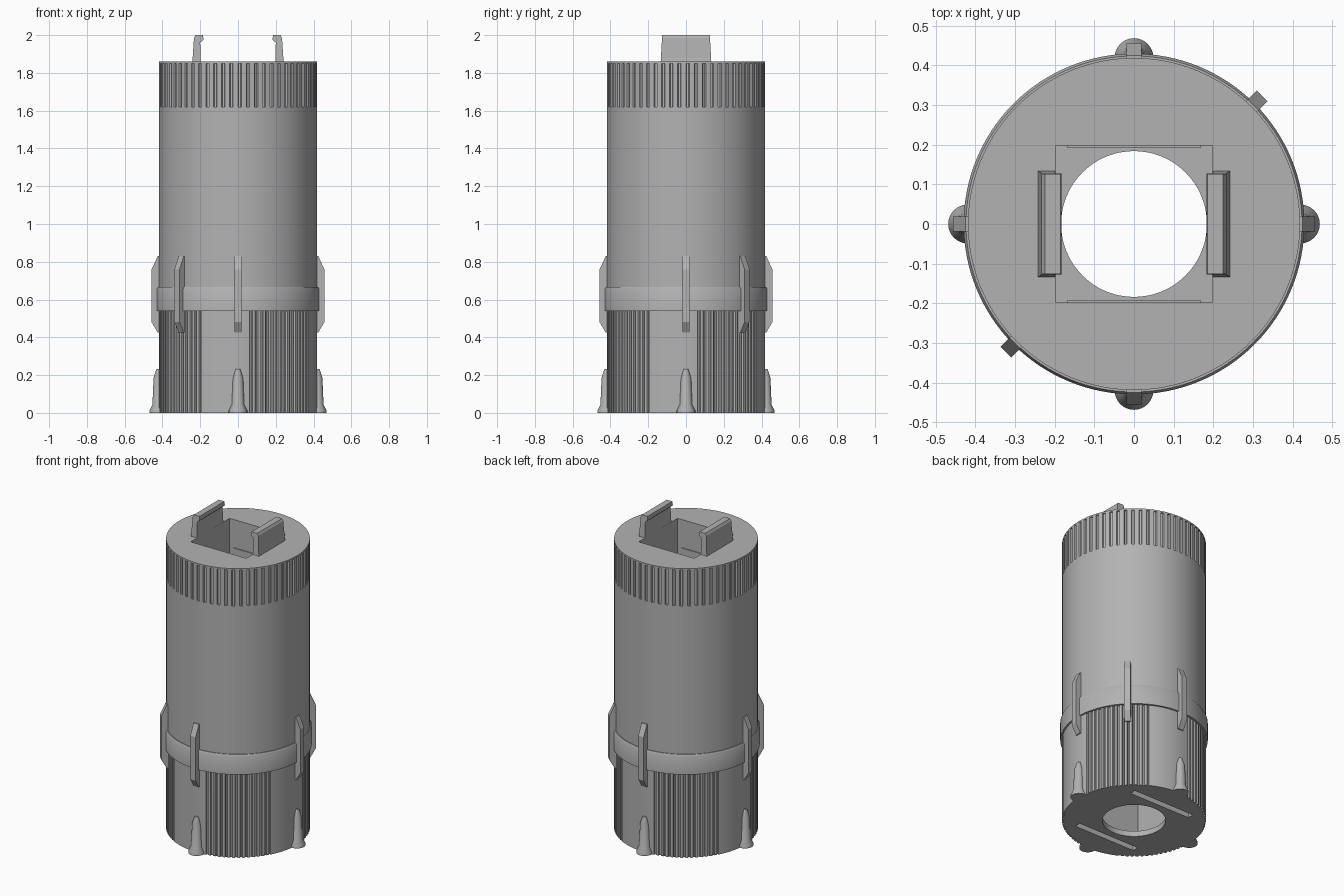
import bpy, bmesh, math
from mathutils import Matrix

if "Cube" in bpy.data.objects:
    bpy.data.objects.remove(bpy.data.objects["Cube"])

grey = bpy.data.materials.new("plain grey")
grey.diffuse_color = (0.45, 0.45, 0.45, 1)
grey.use_nodes = True
grey.node_tree.nodes["Principled BSDF"].inputs["Base Color"].default_value = grey.diffuse_color


def finish(bm, name, smooth=True):
    bmesh.ops.remove_doubles(bm, verts=bm.verts, dist=1e-5)
    bmesh.ops.recalc_face_normals(bm, faces=bm.faces)
    me = bpy.data.meshes.new(name)
    bm.to_mesh(me)
    bm.free()
    me.materials.append(grey)
    ob = bpy.data.objects.new(name, me)
    bpy.context.collection.objects.link(ob)
    if smooth:
        smooth_object(ob)
    return ob


def activate(ob):
    bpy.ops.object.select_all(action='DESELECT')
    ob.select_set(True)
    bpy.context.view_layer.objects.active = ob


def smooth_object(ob):
    activate(ob)
    bpy.ops.object.shade_smooth_by_angle(angle=math.radians(30))


def loft(name, rings, n, centre=(0, 0), smooth=True):
    """Stack rings given as (z, radius function of sample index)."""
    bm = bmesh.new()
    loops = []
    for z, rad in rings:
        loop = []
        for i in range(n):
            a = 2 * math.pi * i / n
            r = rad(i) if callable(rad) else rad
            loop.append(bm.verts.new((centre[0] + r * math.cos(a), centre[1] + r * math.sin(a), z)))
        loops.append(loop)
    for a, b in zip(loops, loops[1:]):
        for i in range(n):
            j = (i + 1) % n
            bm.faces.new((a[i], a[j], b[j], b[i]))
    bm.faces.new(loops[0][::-1])
    bm.faces.new(loops[-1])
    return finish(bm, name, smooth)


def plate(name, profile, half, angle=0, half_top=None):
    """Extrude a (radius, z) profile sideways, then turn it about z."""
    bm = bmesh.new()
    zs = [p[1] for p in profile]
    lo, hi = min(zs), max(zs)
    top = half if half_top is None else half_top
    sides = []
    for s in (-1, 1):
        sides.append([bm.verts.new((r, s * (half + (top - half) * (z - lo) / (hi - lo)), z))
                      for r, z in profile])
    bm.faces.new(sides[0])
    bm.faces.new(sides[1][::-1])
    for i in range(len(profile)):
        j = (i + 1) % len(profile)
        bm.faces.new((sides[0][i], sides[1][i], sides[1][j], sides[0][j]))
    bm.transform(Matrix.Rotation(math.radians(angle), 4, 'Z'))
    return finish(bm, name, False)


def box(name, x0, x1, y0, y1, z0, z1):
    bm = bmesh.new()
    bmesh.ops.create_cube(bm, size=1)
    for v in bm.verts:
        v.co = (x1 if v.co.x > 0 else x0, y1 if v.co.y > 0 else y0, z1 if v.co.z > 0 else z0)
    return finish(bm, name, False)


# body: one barrel with knurled top and grooved base, half-degree samples
N, R, DEPTH = 720, 0.419, 0.009


def top_slots(i):
    return R - DEPTH if i % 12 in (1, 2, 3, 4) else R


def base_grooves(i):
    deg = (i / 2) % 90            # grooved from 9 to 62 degrees in each quarter
    return R - DEPTH if 9 <= deg < 62 and int(round((deg - 9) * 2)) % 8 < 3 else R


body = loft("barrel_body", [(0, base_grooves), (0.54, base_grooves), (0.54, R), (1.62, R),
                            (1.62, top_slots), (1.85, top_slots), (1.85, R), (1.86, R)], N, smooth=False)

# square cavity, round floor opening and two underside slots
cutters = [box("cavity_cutter", -0.198, 0.198, -0.198, 0.198, 0.035, 2.2),
           loft("opening_cutter", [(-0.1, 0.184), (0.1, 0.184)], 64, smooth=False),
           box("slot_cutter_a", -0.22, 0.22, 0.23, 0.27, -0.1, 0.08),
           box("slot_cutter_b", -0.22, 0.22, -0.27, -0.23, -0.1, 0.08)]
for c in cutters:
    c.hide_render = True
    m = body.modifiers.new("cut", 'BOOLEAN')
    m.operation, m.solver, m.object = 'DIFFERENCE', 'EXACT', c
    activate(body)
    bpy.ops.object.modifier_apply(modifier=m.name)
    bpy.data.objects.remove(c)
smooth_object(body)

# collar band around the barrel
bm = bmesh.new()
section = [(0.41, 0.54), (0.43, 0.54), (0.43, 0.655), (0.424, 0.667), (0.41, 0.667)]
n = 128
loops = [[bm.verts.new((r * math.cos(2 * math.pi * i / n), r * math.sin(2 * math.pi * i / n), z))
          for r, z in section] for i in range(n)]
for i in range(n):
    a, b = loops[i], loops[(i + 1) % n]
    for k in range(5):
        bm.faces.new((a[k], b[k], b[(k + 1) % 5], a[(k + 1) % 5]))
finish(bm, "collar_band")

# fins across the collar
for a in (0, 45, 90, 180, 225, 270):
    plate(f"fin_{a}", [(0.40, 0.425), (0.425, 0.425), (0.457, 0.48), (0.457, 0.76),
                       (0.425, 0.83), (0.40, 0.83)], 0.019, a)

# pegs with flared feet around the base
for a in (0, 90, 180, 270):
    c = (0.42 * math.cos(math.radians(a)), 0.42 * math.sin(math.radians(a)))
    loft(f"peg_{a}", [(0, 0.049), (0.012, 0.049), (0.045, 0.033), (0.185, 0.027), (0.232, 0.012)], 24, c)

# hooked clips on top
for side, a in (("right", 0), ("left", 180)):
    plate(f"{side}_clip", [(0.198, 1.84), (0.245, 1.84), (0.24, 1.88), (0.233, 1.985), (0.225, 2.0),
                           (0.185, 2.0), (0.183, 1.975), (0.2, 1.96)], 0.135, a, 0.126)

# thin strips lining two cavity walls
for side, s in (("back", 1), ("front", -1)):
    y = sorted((s * 0.192, s * 0.2))
    box(f"{side}_wall_strip", -0.168, 0.168, y[0], y[1], 1.5, 1.68)
